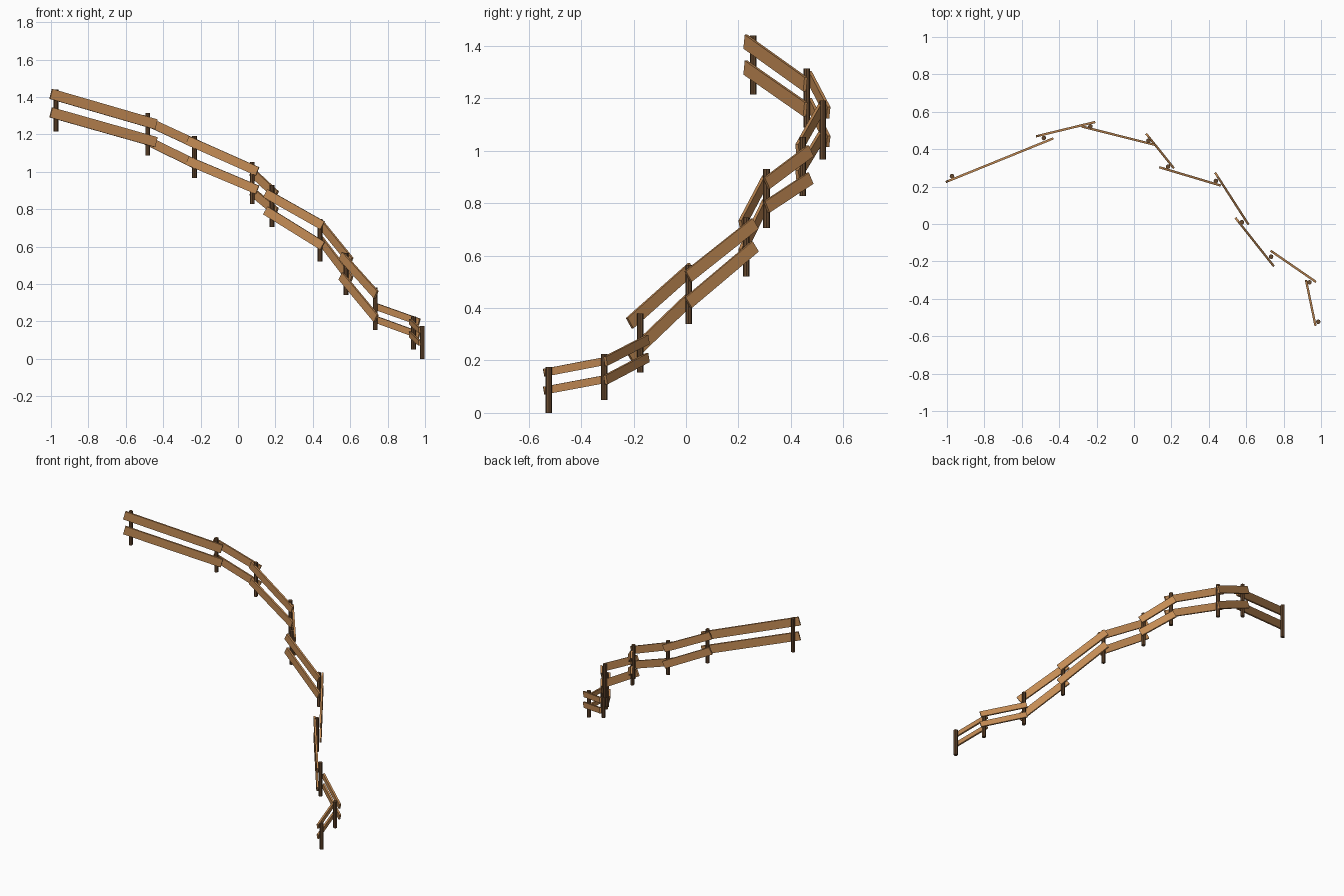
import bpy
from mathutils import Matrix, Vector

def material(name, color):
    m = bpy.data.materials.new(name)
    m.diffuse_color = color
    return m

RAIL = material("rail_wood", (0.55, 0.26, 0.09, 1))
POST = material("post_wood", (0.14, 0.07, 0.03, 1))

# Posts: x, y, base z, height
posts = [
    (-0.973, 0.256, 1.215, 0.225), (-0.482, 0.460, 1.088, 0.225),
    (-0.233, 0.522, 0.967, 0.225), (0.077, 0.445, 0.827, 0.225),
    (0.182, 0.307, 0.705, 0.225), (0.438, 0.230, 0.521, 0.225),
    (0.577, 0.010, 0.340, 0.225), (0.733, -0.175, 0.155, 0.225),
    (0.938, -0.312, 0.050, 0.175), (0.985, -0.523, 0.000, 0.175),
]

# Rail pairs: start x, y, end x, y, upper start/end z, lower start/end z, width
rails = [
    (-1.000, 0.227, -0.438, 0.455, 1.416, 1.253, 1.317, 1.158, 0.055),
    (-0.514, 0.471, -0.217, 0.543, 1.282, 1.145, 1.180, 1.035, 0.048),
    (-0.270, 0.519, 0.104, 0.425, 1.168, 1.002, 1.060, 0.903, 0.048),
    (0.072, 0.474, 0.206, 0.307, 1.000, 0.875, 0.895, 0.785, 0.048),
    (0.147, 0.300, 0.452, 0.209, 0.885, 0.713, 0.793, 0.604, 0.048),
    (0.441, 0.263, 0.605, 0.008, 0.722, 0.520, 0.635, 0.420, 0.048),
    (0.551, 0.022, 0.739, -0.215, 0.552, 0.342, 0.442, 0.215, 0.048),
    (0.735, -0.146, 0.969, -0.307, 0.280, 0.197, 0.211, 0.126, 0.036),
    (0.920, -0.302, 0.970, -0.542, 0.199, 0.153, 0.130, 0.085, 0.030),
]

def add_post(i, x, y, z, h):
    bpy.ops.mesh.primitive_cylinder_add(vertices=8, radius=0.0125, depth=h,
                                        location=(x, y, z + h / 2))
    ob = bpy.context.object
    ob.name = f"post_{i + 1}"
    ob.data.materials.append(POST)

def add_rail(name, a, b, width, thick=0.012):
    # Box aligned with the slope, its wide side kept upright
    a, b = Vector(a), Vector(b)
    along = (b - a).normalized()
    side = Vector((0, 0, 1)).cross(along).normalized()
    up = along.cross(side)
    turn = Matrix((along, side, up)).transposed().to_4x4()
    size = Matrix.Diagonal(((b - a).length, thick, width, 1))
    bpy.ops.mesh.primitive_cube_add(size=1)
    ob = bpy.context.object
    ob.name = name
    ob.data.transform(Matrix.Translation((a + b) / 2) @ turn @ size)
    ob.data.materials.append(RAIL)

for i, p in enumerate(posts):
    add_post(i, *p)

for i, (x0, y0, x1, y1, u0, u1, l0, l1, w) in enumerate(rails):
    add_rail(f"upper_rail_{i + 1}", (x0, y0, u0), (x1, y1, u1), w)
    add_rail(f"lower_rail_{i + 1}", (x0, y0, l0), (x1, y1, l1), w)
